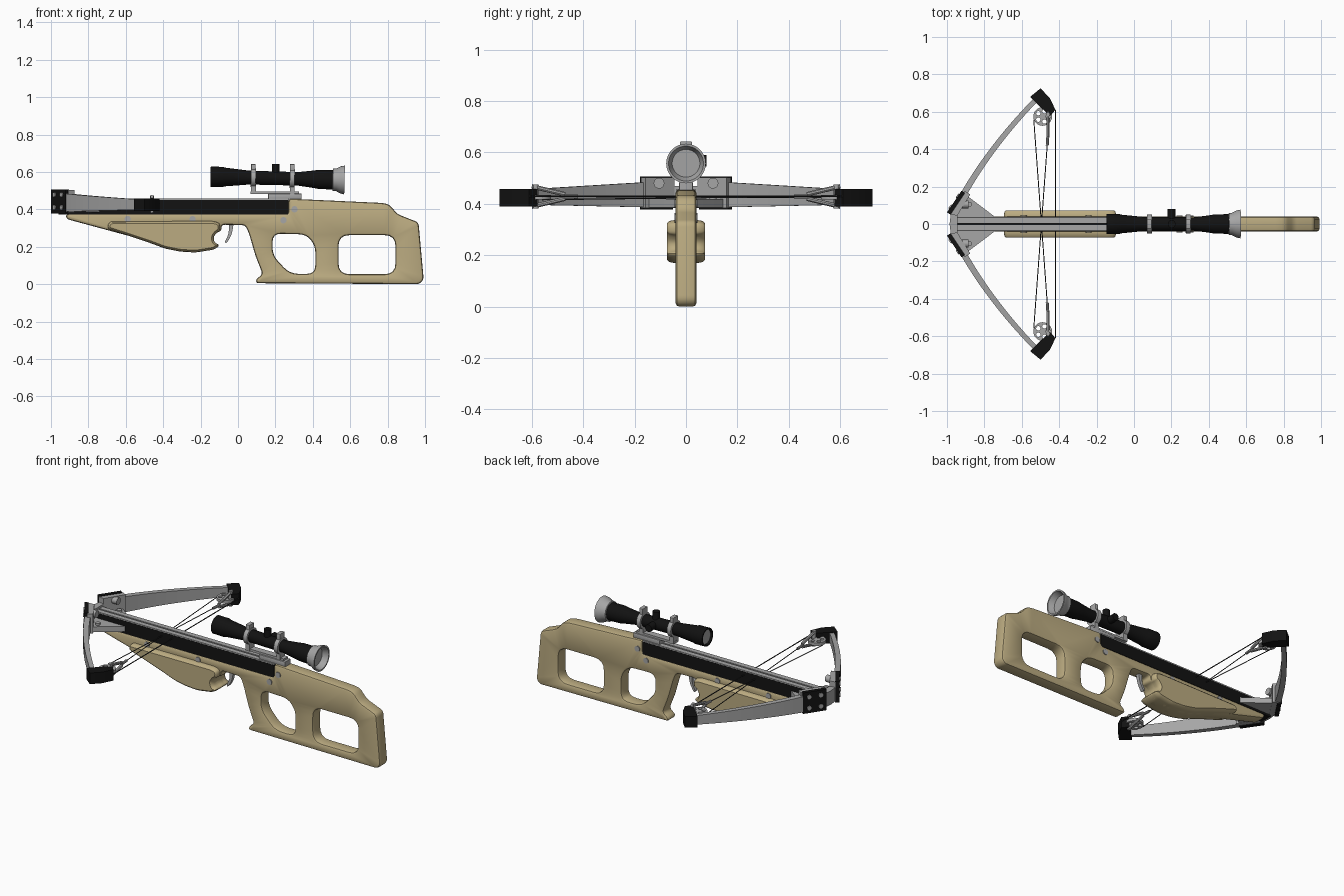
import bpy, bmesh, math
from mathutils import Vector, Matrix

if "Cube" in bpy.data.objects:
    bpy.data.objects.remove(bpy.data.objects["Cube"], do_unlink=True)


def material(name, rgb, rough=0.6):
    m = bpy.data.materials.new(name)
    m.use_nodes = True
    m.diffuse_color = (*rgb, 1)
    node = next(n for n in m.node_tree.nodes if n.type == 'BSDF_PRINCIPLED')
    node.inputs["Base Color"].default_value = (*rgb, 1)
    node.inputs["Roughness"].default_value = rough
    return m


TAN = material("tan_stock", (0.5, 0.41, 0.22))
BLACK = material("black_metal", (0.006, 0.006, 0.006))
GREY = material("grey_metal", (0.38, 0.38, 0.38))
CORD = material("dark_cord", (0.03, 0.03, 0.03))


def finish(name, bm, mat, angle=35):
    bmesh.ops.remove_doubles(bm, verts=bm.verts, dist=1e-5)
    bmesh.ops.recalc_face_normals(bm, faces=bm.faces)
    me = bpy.data.meshes.new(name)
    bm.to_mesh(me)
    bm.free()
    me.materials.append(mat)
    me.shade_smooth()
    me.set_sharp_from_angle(angle=math.radians(angle))
    ob = bpy.data.objects.new(name, me)
    bpy.context.collection.objects.link(ob)
    return ob


def bridge(bm, a, b):
    n = len(a)
    for i in range(n):
        j = (i + 1) % n
        bm.faces.new((a[i], a[j], b[j], b[i]))


def loft(name, rings, mat, angle=35):
    bm = bmesh.new()
    vs = [[bm.verts.new(p) for p in r] for r in rings]
    for a, b in zip(vs, vs[1:]):
        bridge(bm, a, b)
    bm.faces.new(vs[0])
    bm.faces.new(vs[-1])
    return finish(name, bm, mat, angle)


def lathe(name, profile, mat, mtx, seg=28):
    rings = []
    for t, r in profile:
        rings.append([mtx @ Vector((t, r * math.cos(a), r * math.sin(a)))
                      for a in (math.tau * i / seg for i in range(seg))])
    return loft(name, rings, mat)


def rod(name, p, q, r, mat, seg=14):
    p, q = Vector(p), Vector(q)
    turn = Vector((1, 0, 0)).rotation_difference(q - p).to_matrix().to_4x4()
    return lathe(name, [(0, r), ((q - p).length, r)], mat, Matrix.Translation(p) @ turn, seg)


def rounded(pts, r, steps=4):
    out, n = [], len(pts)
    for i in range(n):
        a, b, c = (Vector(pts[(i + k) % n]) for k in (-1, 0, 1))
        p = b + (a - b).normalized() * min(r, 0.45 * (a - b).length)
        q = b + (c - b).normalized() * min(r, 0.45 * (c - b).length)
        for k in range(steps + 1):
            t = k / steps
            out.append(p * (1 - t) ** 2 + b * 2 * t * (1 - t) + q * t * t)
    return out


def circle(x, y, r, n=20):
    return [Vector((x + r * math.cos(math.tau * i / n), y + r * math.sin(math.tau * i / n)))
            for i in range(n)]


def inset(loop, d):
    out, n = [], len(loop)
    for i in range(n):
        e = (loop[i] - loop[i - 1]).normalized()
        f = (loop[(i + 1) % n] - loop[i]).normalized()
        n1, n2 = Vector((-e.y, e.x)), Vector((-f.y, f.x))
        out.append(loop[i] + (n1 + n2) * d / max(1 + n1.dot(n2), 0.4))
    return out


def prism(name, loops, t0, t1, mat, axis='y', d=0.0, depth=0.0):
    """Extrude an outline (first loop) with holes (other loops), edges softened."""
    bm = bmesh.new()
    put = (lambda p, t: (p.x, t, p.y)) if axis == 'y' else (lambda p, t: (p.x, p.y, t))
    levels = [(t0, 0), (t1, 0)]
    if d:
        levels = [(t0, d), (t0 + depth * 0.3, d * 0.3), (t0 + depth, 0),
                  (t1 - depth, 0), (t1 - depth * 0.3, d * 0.3), (t1, d)]
    caps = ([], [])
    for k, loop in enumerate(loops):
        loop = [Vector(p) for p in loop]
        area = sum(loop[i - 1].cross(loop[i]) for i in range(len(loop)))
        if (area > 0) != (k == 0):
            loop.reverse()
        rings = [[bm.verts.new(put(p, t)) for p in (inset(loop, w) if w else loop)]
                 for t, w in levels]
        for a, b in zip(rings, rings[1:]):
            bridge(bm, a, b)
        for cap, ring in zip(caps, (rings[0], rings[-1])):
            cap += [bm.edges.get((ring[i - 1], ring[i])) for i in range(len(ring))]
    for cap in caps:
        bmesh.ops.triangle_fill(bm, edges=cap, use_beauty=True, use_dissolve=False)
    return finish(name, bm, mat, 40)


def box(name, x, y, z, mat, bevel=0.0):
    pts = [(x[0], z[0]), (x[1], z[0]), (x[1], z[1]), (x[0], z[1])]
    return prism(name, [pts], y[0], y[1], mat, 'y', bevel, bevel)


# Stock: thin body with two openings, plus the wide fore grip
belly = [(-0.58, 0.257), (-0.47, 0.22), (-0.39, 0.19), (-0.31, 0.174), (-0.227, 0.169),
         (-0.126, 0.185), (-0.097, 0.208), (-0.125, 0.222), (-0.132, 0.25), (-0.115, 0.275)]
body = [(-0.92, 0.375), (-0.917, 0.348)] + belly + [
    (-0.088, 0.285), (-0.088, 0.318), (0.04, 0.315), (0.06, 0.267), (0.094, 0.15),
    (0.132, 0.053), (0.097, 0.027), (0.097, 0.005), (0.97, 0.0), (0.993, 0.025),
    (0.965, 0.33), (0.853, 0.374), (0.81, 0.425), (0.773, 0.434), (0.27, 0.457), (0.27, 0.375)]
grip_hole = [(0.185, 0.27), (0.365, 0.266), (0.414, 0.205), (0.414, 0.075),
             (0.385, 0.053), (0.275, 0.057), (0.184, 0.155)]
butt_hole = [(0.537, 0.053), (0.842, 0.053), (0.842, 0.262), (0.537, 0.262)]
prism("stock", [rounded(body, 0.02), rounded(grip_hole, 0.045), rounded(butt_hole, 0.06)],
      -0.04, 0.04, TAN, 'y', 0.012, 0.014)
fore = [(-0.70, 0.295)] + belly + [(-0.095, 0.285), (-0.095, 0.325), (-0.13, 0.337), (-0.69, 0.335)]
prism("fore_grip", [rounded(fore, 0.02)], -0.073, 0.073, TAN, 'y', 0.012, 0.028)

# Trigger
trigger = [(-0.048, 0.325), (-0.022, 0.325), (-0.035, 0.262), (-0.061, 0.217),
           (-0.072, 0.225), (-0.05, 0.267)]
prism("trigger", [rounded(trigger, 0.02)], -0.011, 0.011, GREY)

# Rail with a slotted top
box("rail", (-0.96, 0.27), (-0.037, 0.037), (0.373, 0.45), BLACK)
for s in (1, -1):
    box("rail_top_strip", (-0.96, 0.27), sorted((s * 0.005, s * 0.036)), (0.449, 0.457), GREY)
    for x, z in ((-0.59, 0.348), (-0.243, 0.347), (0.243, 0.342), (0.302, 0.4)):
        rod("stock_bolt", (x, 0, z), (x, s * (0.077 if -0.6 < x < -0.6 else 0.045), z), 0.017, GREY)

# Front riser plate and nose
half = [(-0.74, 0.036), (-0.885, 0.145), (-0.915, 0.165), (-0.978, 0.06)]
plate = half + [(x, -y) for x, y in reversed(half)]
prism("riser_plate", [plate], 0.385, 0.418, GREY, 'z')
nose = [(-0.945, -0.065), (-0.945, 0.065), (-0.978, 0.065), (-0.986, 0), (-0.978, -0.065)]
prism("riser_nose", [nose], 0.385, 0.47, GREY, 'z')

for s in (1, -1):
    side = "left" if s > 0 else "right"
    flip = lambda pts: [(x, s * y) for x, y in pts]
    # Limb bracket: black front cover, grey back, bolts
    prism(side + "_bracket_cover",
          [flip([(-0.922, 0.178), (-0.903, 0.165), (-0.980, 0.050), (-1.0, 0.062)])],
          0.378, 0.507, BLACK, 'z')
    prism(side + "_bracket_back",
          [flip([(-0.905, 0.176), (-0.875, 0.158), (-0.945, 0.045), (-0.982, 0.050)])],
          0.384, 0.503, GREY, 'z')
    out = Vector((-0.83, s * 0.56, 0))
    for t in (0.25, 0.75):
        for z in (0.41, 0.478):
            c = Vector((-1.0 + 0.078 * t, s * (0.062 + 0.116 * t), z))
            rod(side + "_bracket_bolt", c - out * 0.01, c + out * 0.006, 0.013, GREY)
    rod(side + "_back_bolt", (-0.92, s * 0.105, 0.48), (-0.885, s * 0.105, 0.48), 0.021, GREY)
    rod(side + "_plate_bolt", (-0.88, s * 0.105, 0.41), (-0.88, s * 0.105, 0.43), 0.014, GREY)

    # Bowed, tapering limb
    a, b, c = Vector((-0.93, 0.125)), Vector((-0.775, 0.41)), Vector((-0.51, 0.68))
    rings = []
    for i in range(13):
        t = i / 12
        p = a * (1 - t) ** 2 + b * 2 * t * (1 - t) + c * t * t
        d = ((b - a) * (1 - t) + (c - b) * t).normalized()
        n = Vector((-d.y, d.x)) * (0.017 - 0.004 * t)
        lo, hi = 0.386 + 0.012 * t, 0.486 - 0.034 * t
        rings.append([((p + n * k).x, s * (p + n * k).y, z)
                      for k, z in ((1, lo), (-1, lo), (-1, hi), (1, hi))])
    loft(side + "_limb", rings, GREY)

    # Limb tip cover
    tip = [(-0.555, 0.68), (-0.5, 0.725), (-0.45, 0.674), (-0.42, 0.61), (-0.45, 0.577), (-0.505, 0.63)]
    prism(side + "_limb_tip", [flip(tip)], 0.39, 0.458, BLACK, 'z')

    # Cam wheel with lightening holes, axle and yoke
    cx, cy = -0.488, s * 0.575
    holes = [circle(cx + 0.029 * math.cos(k * math.tau / 5), cy + 0.029 * math.sin(k * math.tau / 5),
                    0.012, 10) for k in range(5)]
    prism(side + "_cam", [circle(cx, cy, 0.05, 28)] + holes, 0.416, 0.434, GREY, 'z')
    rod(side + "_axle", (-0.46, s * 0.585, 0.382), (-0.46, s * 0.585, 0.475), 0.011, GREY)
    for z0, z1 in ((0.468, 0.437), (0.389, 0.42)):
        rod(side + "_yoke_arm", (-0.46, s * 0.6, z0), (-0.46, s * 0.47, z1), 0.009, GREY, 8)
    rod(side + "_yoke_end", (-0.46, s * 0.48, 0.428), (-0.464, s * 0.42, 0.428), 0.008, GREY, 8)
    rod(side + "_cable", (-0.536, s * 0.56, 0.42 + s * 0.004), (-0.464, -s * 0.42, 0.428), 0.0025, CORD, 6)

rod("bow_string", (-0.42, -0.61, 0.43), (-0.42, 0.61, 0.43), 0.003, CORD, 6)

# Scope, tilted slightly
tilt = Matrix.Translation((0, 0, 0.571)) @ Matrix.Rotation(0.025, 4, 'Y')
lathe("scope_body", [(-0.13, 0.044), (-0.147, 0.046), (-0.147, 0.054), (-0.08, 0.054), (-0.07, 0.05),
                     (0.06, 0.037), (0.32, 0.036), (0.40, 0.046), (0.43, 0.051), (0.515, 0.053)],
      BLACK, tilt, 36)
lathe("scope_front_lens", [(-0.136, 0.043), (-0.128, 0.043)], GREY, tilt, 36)
lathe("eyecup", [(0.505, 0.05), (0.508, 0.06), (0.525, 0.06), (0.55, 0.073), (0.57, 0.077),
                 (0.57, 0.068), (0.55, 0.06), (0.535, 0.054)], GREY, tilt, 36)
rod("top_turret", (0.202, 0, 0.57), (0.202, 0, 0.642), 0.021, BLACK, 20)
rod("side_turret", (0.2, 0, 0.567), (0.2, 0.08, 0.567), 0.022, BLACK, 20)

# Scope rings and mount
for x in (0.082, 0.29):
    lathe("scope_ring", [(x - 0.013, 0.05), (x + 0.013, 0.05)], GREY, tilt, 32)
    box("ring_clamp", (x - 0.012, x + 0.012), (-0.024, 0.024), (0.6, 0.642), GREY, 0.004)
    box("ring_foot", (x - 0.013, x + 0.013), (-0.024, 0.024), (0.482, 0.54), GREY)
box("mount_bar", (0.067, 0.325), (-0.02, 0.02), (0.482, 0.496), GREY)
box("mount_base", (0.16, 0.34), (-0.028, 0.028), (0.452, 0.484), GREY, 0.006)
